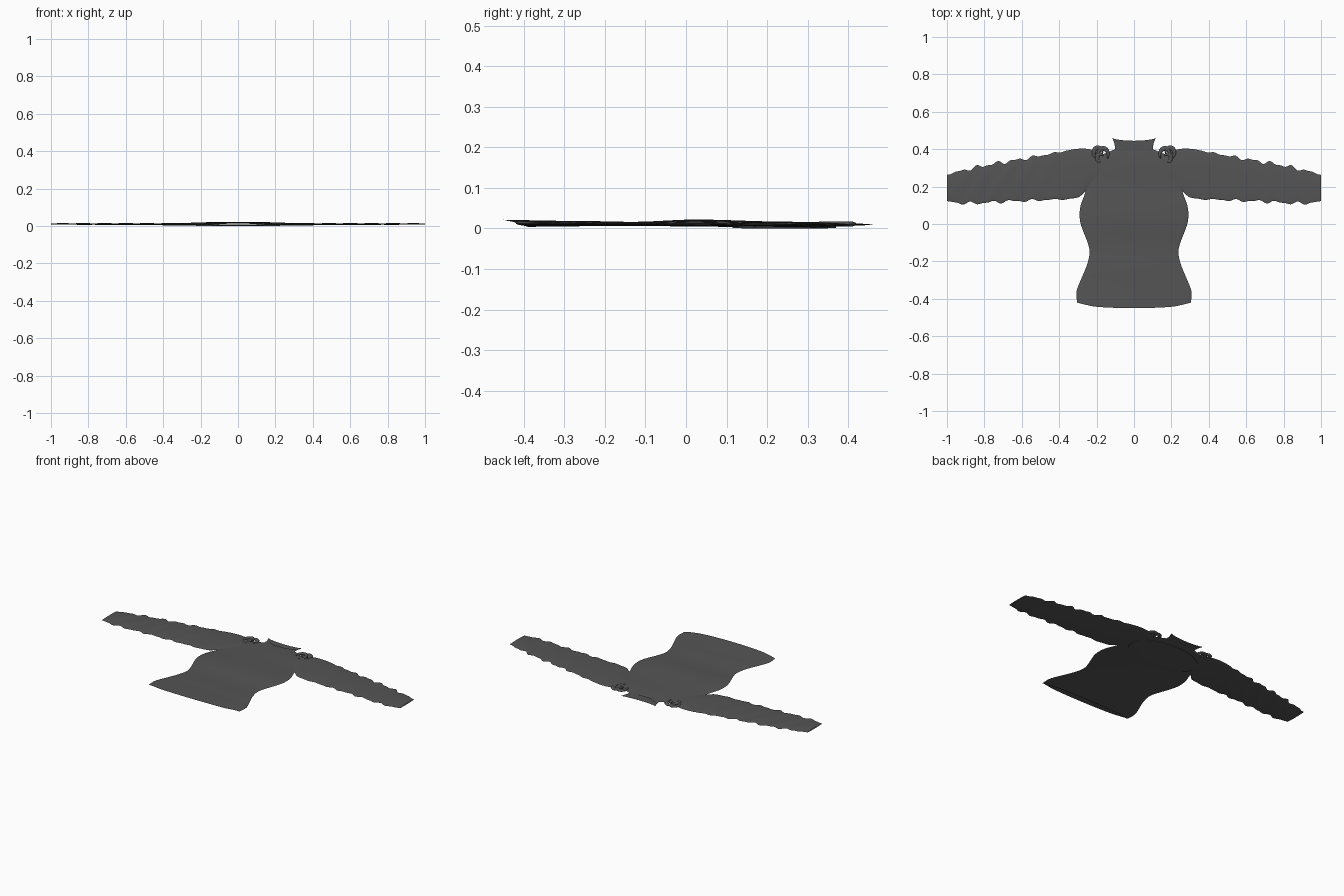
import bpy
import math
from math import sin, cos, pi, exp

if "Cube" in bpy.data.objects:
    bpy.data.objects.remove(bpy.data.objects["Cube"])

knit = bpy.data.materials.new("charcoal_knit")
knit.use_nodes = True
knit.diffuse_color = (0.09, 0.09, 0.09, 1)
knit.node_tree.nodes["Principled BSDF"].inputs["Base Color"].default_value = knit.diffuse_color


def curve(points, t):
    """Smooth value at t through a list of (t, value) points."""
    n = len(points)
    if t <= points[0][0]:
        return points[0][1]
    for i in range(n - 1):
        (a, p), (b, q) = points[i], points[i + 1]
        if t <= b:
            def slope(k):
                lo, hi = points[max(k - 1, 0)], points[min(k + 1, n - 1)]
                return (hi[1] - lo[1]) / (hi[0] - lo[0]) * (b - a)
            u = (t - a) / (b - a)
            return (p * (2*u**3 - 3*u*u + 1) + q * (3*u*u - 2*u**3)
                    + slope(i) * (u**3 - 2*u*u + u) + slope(i + 1) * (u**3 - u*u))
    return points[-1][1]


def loft(name, rings, angle=60):
    """Skin a row of closed rings, leaving both ends open."""
    n = len(rings[0])
    verts = [v for ring in rings for v in ring]
    faces = [(i*n + j, i*n + (j+1) % n, (i+1)*n + (j+1) % n, (i+1)*n + j)
             for i in range(len(rings) - 1) for j in range(n)]
    mesh = bpy.data.meshes.new(name)
    mesh.from_pydata(verts, [], faces)
    mesh.materials.append(knit)
    ob = bpy.data.objects.new(name, mesh)
    bpy.context.collection.objects.link(ob)
    bpy.ops.object.select_all(action="DESELECT")
    ob.select_set(True)
    bpy.context.view_layer.objects.active = ob
    bpy.ops.object.mode_set(mode="EDIT")
    bpy.ops.mesh.select_all(action="SELECT")
    bpy.ops.mesh.normals_make_consistent(inside=False)
    bpy.ops.object.mode_set(mode="OBJECT")
    bpy.ops.object.shade_smooth_by_angle(angle=math.radians(angle))
    return ob


SEG = 40
TURN = [2 * pi * j / SEG for j in range(SEG)]

# Torso, from hem to shoulders
half_width = [(-.42, .305), (-.36, .307), (-.3, .285), (-.22, .252), (-.15, .237), (-.1, .248),
              (0, .285), (.05, .291), (.1, .285), (.18, .258), (.3, .25), (.35, .22),
              (.375, .16), (.4, .1)]
top = [(-.42, .0215), (-.29, .0185), (-.26, .0188), (-.12, .0165), (.02, .022),
       (.2, .0175), (.33, .0155), (.4, .013)]
bottom = [(-.42, .004), (-.15, .006), (.1, .004), (.25, .002), (.34, .003), (.4, .007)]


def torso_ring(y):
    w, hi, lo = curve(half_width, y), curve(top, y), curve(bottom, y)
    mid, h = (hi + lo) / 2, (hi - lo) / 2
    hem = max(0, (-y - .3) / .12)
    return [(w * cos(a), y - .03 * hem * sin(a) * min(1, 1.4 * abs(sin(a))),
             mid + h * sin(a)) for a in TURN]


loft("torso", [torso_ring(-.42 + .82 * i / 56) for i in range(57)])

# Turtleneck collar with a dipping upper rim
collar = []
for i in range(9):
    t = i / 8
    w = .105 - .008 * sin(pi * t) + .01 * t
    collar.append([(w * cos(a), .37 + .09 * t - t * (.065 if sin(a) > 0 else .015) * abs(sin(a)) ** 1.3,
                    .0105 + (.0045 - .002 * t) * sin(a)) for a in TURN])
loft("collar", collar)

# Sleeves with crumpled outlines and slanting creases
upper = [(.18, .38), (.24, .4), (.3, .402), (.4, .384), (.6, .347), (.75, .322), (.88, .295), (1, .263)]
lower = [(.18, .24), (.25, .185), (.3, .142), (.45, .13), (.7, .12), (.9, .11), (1, .122)]


def sleeve_ring(x, side):
    hi, lo = curve(upper, x), curve(lower, x)
    fade = min(1, max(0, (x - .28) * 3)) * min(1, (1 - x) * 14)
    hi += fade * (.007 * sin(x * 62) + .005 * sin(x * 105 + 1))
    lo += fade * (.006 * sin(x * 57 + 2) + .004 * sin(x * 95))
    mid, r = (hi + lo) / 2, (hi - lo) / 2
    zc, h = .0085 + .003 * x, .0068 - .0035 * x
    return [(side * x, mid + r * cos(a),
             zc + (h + fade * .0008 * sin(x * 55 + 3 * cos(a))) * sin(a)) for a in TURN]


for side, label in ((1, "left"), (-1, "right")):
    loft(label + "_sleeve", [sleeve_ring(.18 + .82 * i / 90, side) for i in range(91)])

    # Bunched folds on the shoulder
    for k, (cx, cy, r) in enumerate(((.165, .37, .034), (.192, .378, .03), (.18, .352, .022))):
        fold = []
        for i in range(17):
            a = math.radians(-30 + 250 * i / 16) - .6 * k
            thick = .002 + .011 * sin(pi * i / 16)
            x, y = cx + r * .8 * cos(a), cy + r * sin(a)
            fold.append([(side * (x + thick * cos(b) * cos(a)), y + thick * cos(b) * sin(a),
                          .011 + .006 * sin(b)) for b in TURN[::4]])
        loft("%s_shoulder_fold_%d" % (label, k + 1), fold)

# Rounded yoke on the chest, lying on the underside
yoke = []
for r, z in ((1, .006), (1, .0015), (.9, .0006), (.6, .0002), (.3, 0), (.01, 0)):
    yoke.append([(.225 * r * cos(a), .25 + (.12 if sin(a) > 0 else .135) * r * sin(a), z) for a in TURN])
loft("chest_yoke", yoke, 40)
